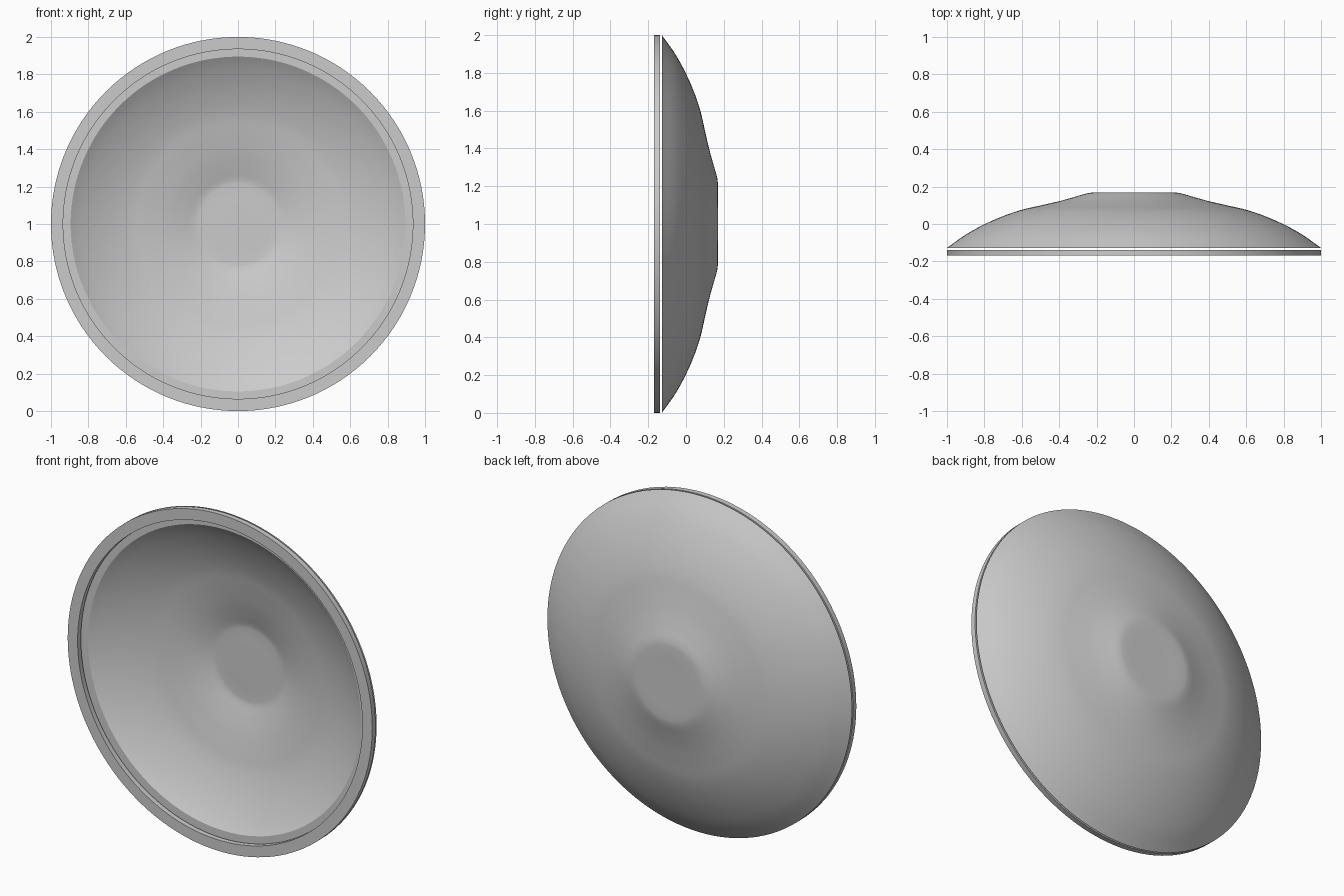
import bpy
import bmesh
import math
from mathutils import Vector

cube = bpy.data.objects.get("Cube")
if cube:
    bpy.data.objects.remove(cube, do_unlink=True)

CENTRE = Vector((0, 0, 1))
THICKNESS = 0.062
RIM_Y = -0.128

grey = bpy.data.materials.new("plain_grey")
grey.use_nodes = True
colour = (0.6, 0.6, 0.6, 1)
grey.diffuse_color = colour
grey.node_tree.nodes["Principled BSDF"].inputs["Base Color"].default_value = colour


def smooth_path(points, steps=6):
    """Pass a smooth curve through points given as (radius, depth)."""
    pts = [Vector(p) for p in points]
    pts = [Vector((-pts[1].x, pts[1].y))] + pts + [2 * pts[-1] - pts[-2]]
    path = []
    for a, b, c, d in zip(pts, pts[1:], pts[2:], pts[3:]):
        for i in range(steps):
            t = i / steps
            path.append(0.5 * (2 * b + (c - a) * t + (2 * a - 5 * b + 4 * c - d) * t ** 2
                               + (3 * b - a - 3 * c + d) * t ** 3))
    return path + [pts[-2]]


def offset_path(path, distance):
    """Shift a path towards the front along its own normals."""
    shifted = []
    for i, p in enumerate(path):
        tangent = (path[min(i + 1, len(path) - 1)] - path[max(i - 1, 0)]).normalized()
        if i == 0:
            tangent = Vector((1, 0))
        shifted.append(p + distance * Vector((tangent.y, -tangent.x)))
    return shifted


def lathe(name, profile, closed=False, segments=128):
    """Spin a (radius, depth) profile around the front-to-back axis."""
    bm = bmesh.new()
    verts = [bm.verts.new((r, y, CENTRE.z)) for r, y in profile]
    edges = [bm.edges.new(pair) for pair in zip(verts, verts[1:])]
    if closed:
        edges.append(bm.edges.new((verts[-1], verts[0])))
    bmesh.ops.spin(bm, geom=verts + edges, cent=CENTRE, axis=(0, 1, 0),
                   angle=math.tau, steps=segments)
    bmesh.ops.remove_doubles(bm, verts=bm.verts, dist=0.0001)
    bmesh.ops.recalc_face_normals(bm, faces=bm.faces)
    mesh = bpy.data.meshes.new(name)
    bm.to_mesh(mesh)
    bm.free()
    mesh.materials.append(grey)
    obj = bpy.data.objects.new(name, mesh)
    bpy.context.collection.objects.link(obj)
    bpy.ops.object.select_all(action="DESELECT")
    obj.select_set(True)
    bpy.context.view_layer.objects.active = obj
    bpy.ops.object.shade_smooth_by_angle(angle=math.radians(30))
    return obj


# Dish: outer curve, flat front lip, then the parallel inner curve
outer = smooth_path([(0, 0.169), (0.1, 0.169), (0.2, 0.169), (0.25, 0.164),
                     (0.32, 0.144), (0.4, 0.122), (0.5, 0.099), (0.6, 0.076),
                     (0.7, 0.042), (0.8, -0.002), (0.9, -0.057), (1, RIM_Y)])
inner = [p for p in offset_path(outer, THICKNESS) if p.y > RIM_Y + 0.006]
lip = Vector((0.895, RIM_Y))
lathe("dish", outer + [lip] + inner[::-1])

# Flat ring held just in front of the lip
lathe("front_ring", [(0.935, -0.169), (1, -0.169), (1, -0.138), (0.935, -0.138)], closed=True)
